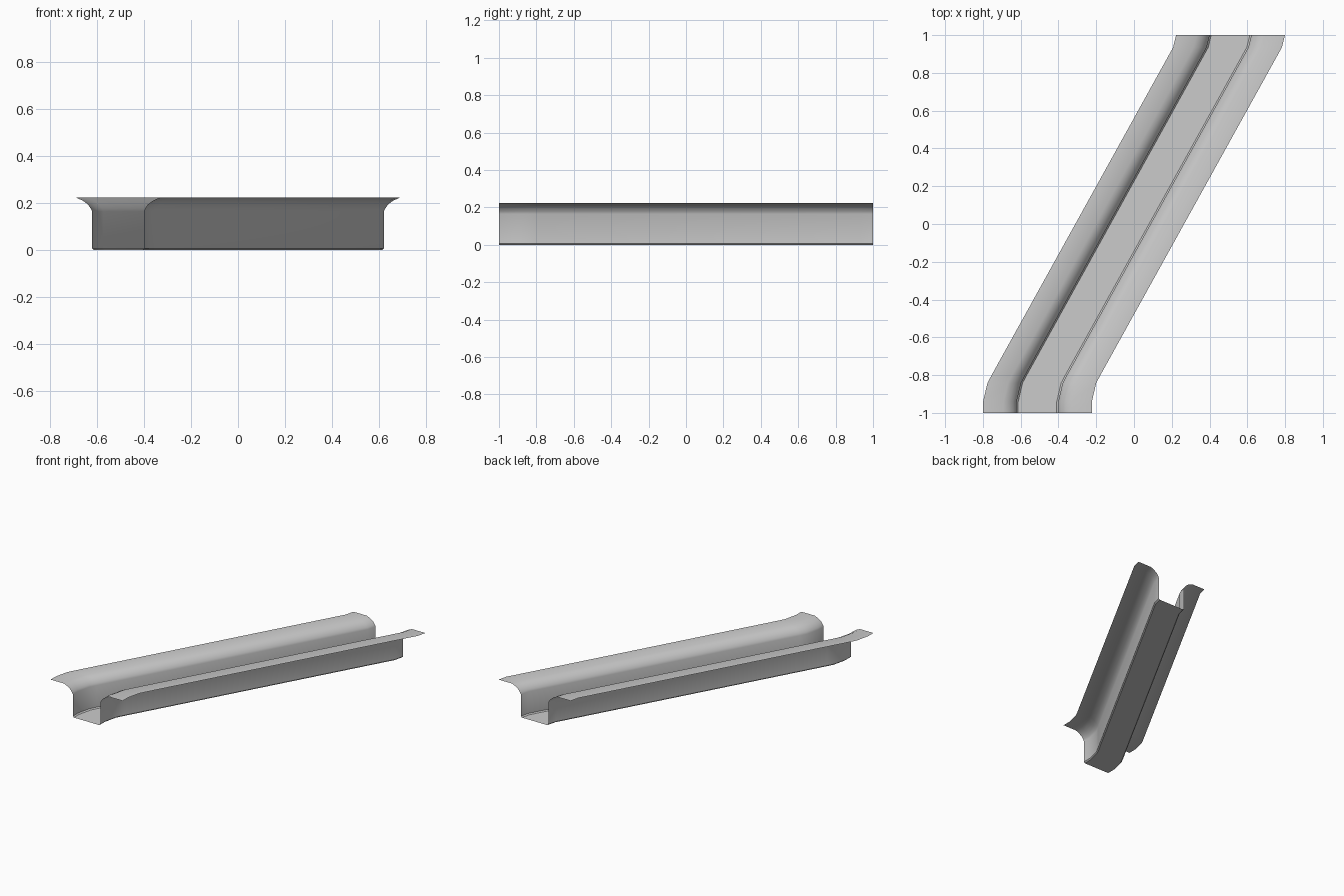
import bpy, bmesh, math

if "Cube" in bpy.data.objects:
    bpy.data.objects.remove(bpy.data.objects["Cube"])

# Half cross-section, from the channel floor out to the flared lip (offset, z)
half = [(0.102, 0.0), (0.11, 0.008), (0.11, 0.165), (0.116, 0.178), (0.128, 0.195),
        (0.148, 0.21), (0.18, 0.225), (0.288, 0.225)]
profile = [(-x, z) for x, z in reversed(half)] + half

# Centre line of the slanted run with eased ends (x, y)
path = [(-0.511, -1.0), (-0.511, -0.94), (-0.488, -0.842), (-0.463, -0.795),
        (0.495, 0.935), (0.511, 1.0)]

# Sweep the section along the path
bm = bmesh.new()
rows = [[bm.verts.new((px + x, py, z)) for x, z in profile] for px, py in path]
for a, b in zip(rows, rows[1:]):
    for i in range(len(profile) - 1):
        bm.faces.new((a[i], a[i + 1], b[i + 1], b[i]))
mesh = bpy.data.meshes.new("slanted_channel")
bm.to_mesh(mesh)
bm.free()

channel = bpy.data.objects.new("slanted_channel", mesh)
bpy.context.collection.objects.link(channel)
bpy.context.view_layer.objects.active = channel
channel.select_set(True)
bpy.ops.object.shade_smooth_by_angle(angle=math.radians(30))
